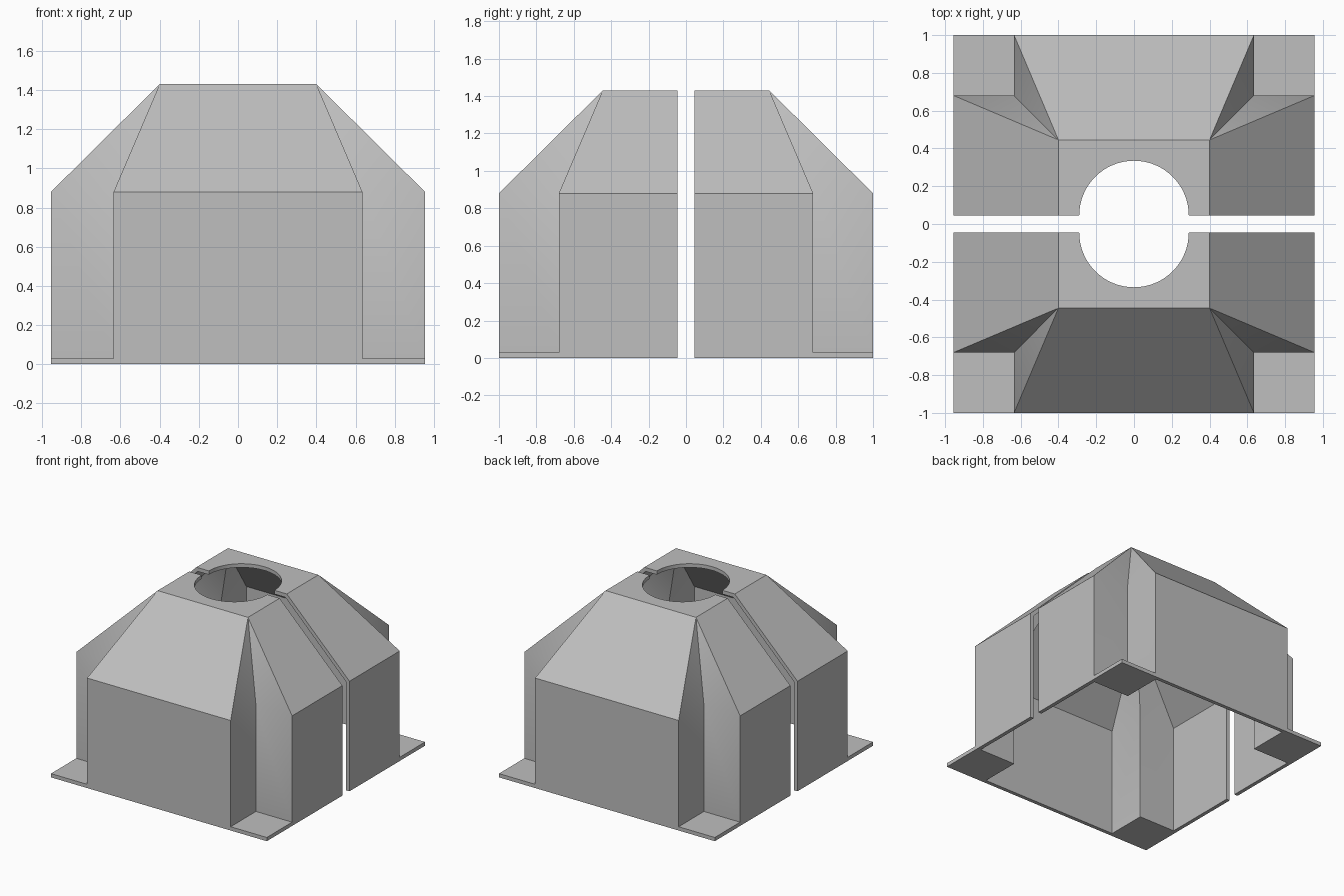
import bpy, bmesh, math

cube = bpy.data.objects.get("Cube")
if cube:
    bpy.data.objects.remove(cube, do_unlink=True)

HALF_X, HALF_Y = 0.955, 1.0      # outer footprint
NOTCH_X, NOTCH_Y = 0.635, 0.68   # inner corner of the corner notches
EAVE, HEIGHT = 0.88, 1.43
TOP_X, TOP_Y = 0.4, 0.445        # flat top
WALL, GAP, HOLE = 0.03, 0.045, 0.29

grey = bpy.data.materials.new("Grey")
grey.use_nodes = True
colour = (0.52, 0.52, 0.52, 1)
grey.diffuse_color = colour
grey.node_tree.nodes["Principled BSDF"].inputs["Base Color"].default_value = colour


def add_object(name, bm):
    bmesh.ops.recalc_face_normals(bm, faces=bm.faces)
    mesh = bpy.data.meshes.new(name)
    bm.to_mesh(mesh)
    bm.free()
    mesh.materials.append(grey)
    obj = bpy.data.objects.new(name, mesh)
    bpy.context.collection.objects.link(obj)
    return obj


def hood(name, inset, floor):
    """Cross-shaped box with a hipped top, shrunk evenly by inset."""
    slope = inset * (math.sqrt(2) - 1)
    a, b = HALF_X - inset, HALF_Y - inset
    nx, ny = NOTCH_X - inset, NOTCH_Y - inset
    tx, ty = TOP_X - slope, TOP_Y - slope
    outline, corners = [], []
    for sx, sy in ((1, 1), (-1, 1), (-1, -1), (1, -1)):
        trio = [(a * sx, ny * sy), (nx * sx, ny * sy), (nx * sx, b * sy)]
        outline += trio if sx * sy > 0 else trio[::-1]
        corners.append((tx * sx, ty * sy))
    bm = bmesh.new()
    low = [bm.verts.new((x, y, floor)) for x, y in outline]
    eave = [bm.verts.new((x, y, EAVE - slope)) for x, y in outline]
    top = [bm.verts.new((x, y, HEIGHT - inset)) for x, y in corners]
    bm.faces.new(low)
    bm.faces.new(top)
    count = len(low)
    for i in range(count):
        j = (i + 1) % count
        bm.faces.new((low[i], low[j], eave[j], eave[i]))
        q = i // 3
        if i % 3 == 2:       # roof slope over an arm
            bm.faces.new((eave[i], eave[j], top[(q + 1) % 4], top[q]))
        else:                # creased side of a notch
            bm.faces.new((eave[i], eave[j], top[q]))
    return add_object(name, bm)


def box(name, lo, hi):
    bm = bmesh.new()
    bmesh.ops.create_cube(bm, size=1)
    for v in bm.verts:
        v.co = [hi[k] if v.co[k] > 0 else lo[k] for k in range(3)]
    return add_object(name, bm)


def combine(target, tool, operation):
    mod = target.modifiers.new("Boolean", 'BOOLEAN')
    mod.object, mod.operation, mod.solver = tool, operation, 'EXACT'
    bpy.context.view_layer.objects.active = target
    bpy.ops.object.modifier_apply(modifier=mod.name)
    bpy.data.objects.remove(tool, do_unlink=True)


# Front half: outer hood, corner flanges, hollow, centre cut, round opening
front = hood("front_half", 0, 0)
for side in (-1, 1):
    xs = sorted((side * (NOTCH_X - WALL / 2), side * HALF_X))
    flange = box("flange", (xs[0], -HALF_Y, 0), (xs[1], -NOTCH_Y + WALL / 2, WALL))
    combine(front, flange, 'UNION')
combine(front, hood("hollow", WALL, -0.1), 'DIFFERENCE')
combine(front, box("centre_cut", (-2, -GAP, -1), (2, 2, 2)), 'DIFFERENCE')

bm = bmesh.new()
bmesh.ops.create_cone(bm, cap_ends=True, segments=64, radius1=HOLE, radius2=HOLE, depth=0.4)
bmesh.ops.translate(bm, verts=bm.verts, vec=(0, -GAP, HEIGHT))
combine(front, add_object("opening", bm), 'DIFFERENCE')

# Back half: the same part turned round
back = front.copy()
back.data = front.data.copy()
back.name = "back_half"
back.rotation_euler.z = math.pi
bpy.context.collection.objects.link(back)

bpy.ops.object.select_all(action='DESELECT')
for obj in (front, back):
    obj.select_set(True)
bpy.context.view_layer.objects.active = front
bpy.ops.object.shade_smooth_by_angle(angle=math.radians(30))
